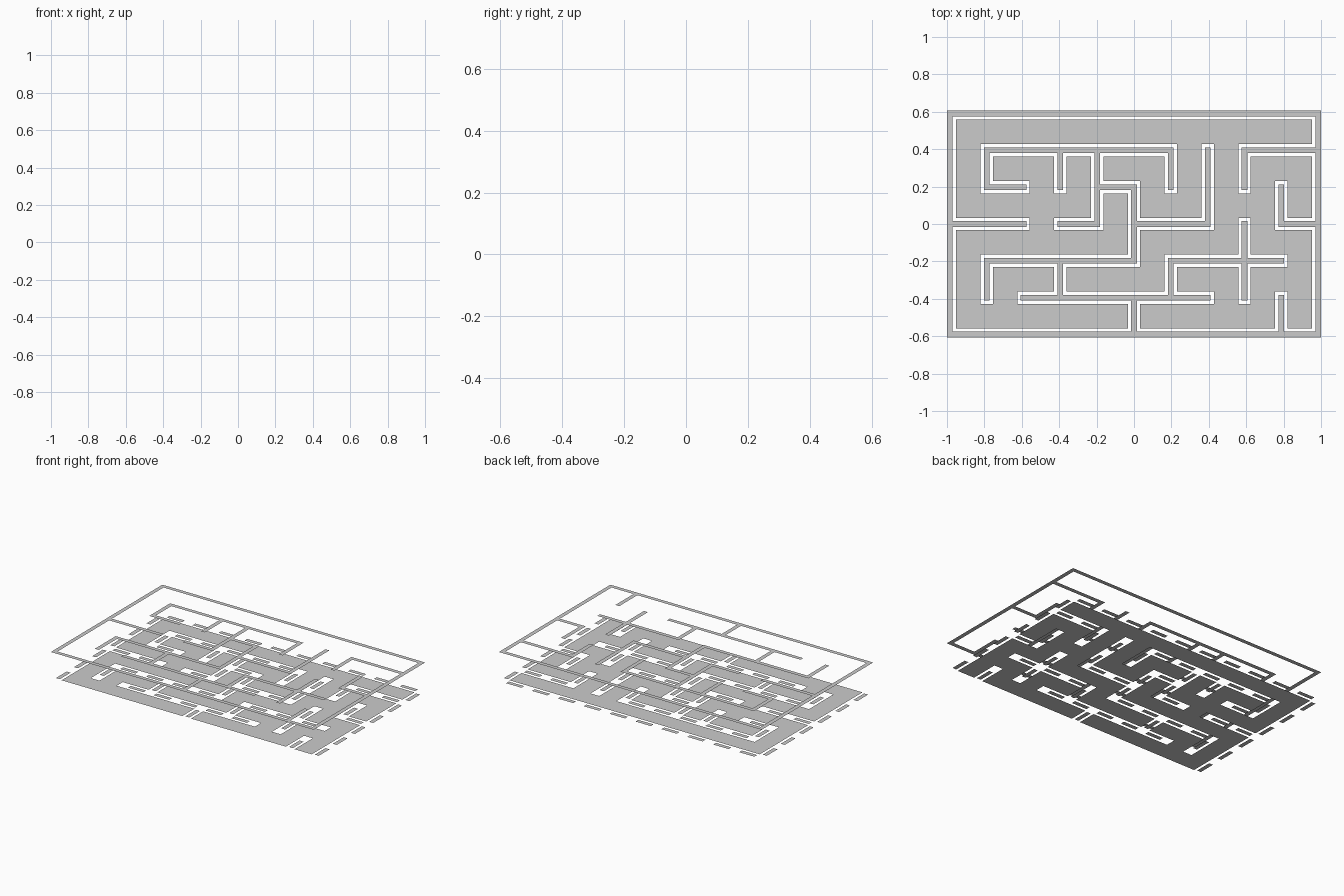
import bpy, bmesh

if "Cube" in bpy.data.objects:
    bpy.data.objects.remove(bpy.data.objects["Cube"])

C = 0.197          # cell pitch
NX, NY = 10, 6     # cells across and deep
HEIGHT = 0.2
WALL = 0.015       # half width of a wall top
SLOT = 0.033       # half width of the slot left in the floor
END = 0.04         # foot strips stop this far from each node

# wall runs between grid nodes: (i0, j0, i1, j1)
RUNS = [
    (0, 0, 10, 0), (0, 6, 10, 6), (0, 0, 0, 6), (10, 0, 10, 6),
    (1, 5, 6, 5), (1, 4, 1, 5), (1, 4, 2, 4), (3, 4, 3, 5),
    (4, 3, 4, 5), (4, 4, 5, 4), (3, 3, 4, 3), (5, 2, 5, 4),
    (5, 3, 7, 3), (7, 3, 7, 5), (6, 4, 6, 5), (0, 3, 2, 3),
    (1, 2, 5, 2), (1, 1, 1, 2), (3, 1, 3, 2), (2, 1, 7, 1),
    (5, 0, 5, 1), (6, 1, 6, 2), (6, 2, 9, 2), (8, 1, 8, 3),
    (9, 0, 9, 1), (8, 5, 10, 5), (8, 4, 8, 5), (9, 3, 9, 4), (9, 3, 10, 3),
]

# doubled lattice: even = node line, odd = span between nodes
walls = set()
for i0, j0, i1, j1 in RUNS:
    for a in range(2 * i0, 2 * i1 + 1):
        for b in range(2 * j0, 2 * j1 + 1):
            walls.add((a, b))
cells = [(a, b) for a in range(2 * NX + 1) for b in range(2 * NY + 1)]


def span(k, n, half):
    """Extent of lattice strip k, with node lines 2*half wide."""
    if k % 2 == 0:
        c = (k / 2 - n / 2) * C
        return c - half, c + half
    c = ((k - 1) / 2 - n / 2) * C
    return c + half, c + C - half


def sheet(name, rects, z):
    """Flat horizontal sheet made of joined rectangles."""
    bm = bmesh.new()
    for (x0, x1), (y0, y1) in rects:
        bm.faces.new([bm.verts.new((x, y, z)) for x, y in
                      ((x0, y0), (x1, y0), (x1, y1), (x0, y1))])
    bmesh.ops.remove_doubles(bm, verts=bm.verts, dist=1e-4)
    me = bpy.data.meshes.new(name)
    bm.to_mesh(me)
    bm.free()
    ob = bpy.data.objects.new(name, me)
    bpy.context.collection.objects.link(ob)
    return ob


# wall tops
sheet("wall_tops", [(span(a, NX, WALL), span(b, NY, WALL))
                    for a, b in cells if (a, b) in walls], HEIGHT)

# floor with slots where the walls stand
sheet("floor", [(span(a, NX, SLOT), span(b, NY, SLOT))
                for a, b in cells if (a, b) not in walls], 0)

# short foot strips under each wall span, none along the front
sheet("wall_feet", [(span(a, NX, END if a % 2 else WALL),
                     span(b, NY, END if b % 2 else WALL))
                    for a, b in cells
                    if (a, b) in walls and (a + b) % 2 and b > 0], 0)
